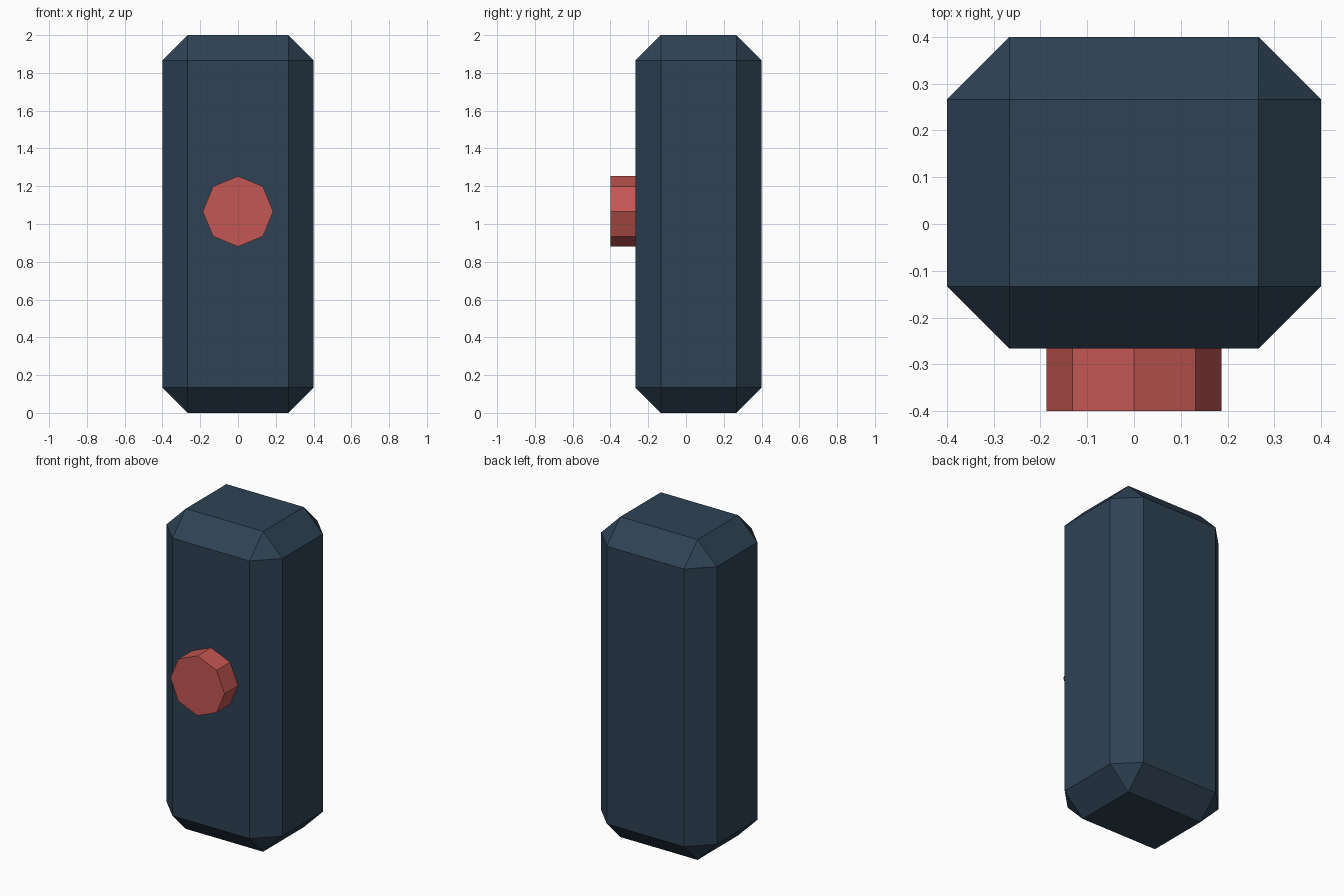
import bpy, bmesh, math
from mathutils import Matrix

if "Cube" in bpy.data.objects:
    bpy.data.objects.remove(bpy.data.objects["Cube"])


def material(name, srgb):
    mat = bpy.data.materials.new(name)
    lin = [((c / 255 + 0.055) / 1.055) ** 2.4 for c in srgb]
    mat.diffuse_color = (*lin, 1)
    mat.use_nodes = True
    mat.node_tree.nodes["Principled BSDF"].inputs["Base Color"].default_value = mat.diffuse_color
    return mat


def make_object(name, bm, mat):
    mesh = bpy.data.meshes.new(name)
    bm.to_mesh(mesh)
    bm.free()
    mesh.materials.append(mat)
    obj = bpy.data.objects.new(name, mesh)
    bpy.context.collection.objects.link(obj)
    return obj


navy = material("dark slate blue", (46, 66, 84))
red = material("soft red", (196, 87, 83))

# Body: tall block with chamfered edges
bm = bmesh.new()
bmesh.ops.create_cube(bm, size=1, matrix=Matrix.Translation((0, 0.0667, 1))
                      @ Matrix.Diagonal((0.8, 0.6667, 2, 1)))
bmesh.ops.bevel(bm, geom=bm.edges[:], offset=0.1333, offset_type='OFFSET',
                segments=1, affect='EDGES')
make_object("body", bm, navy)

# Button: eight-sided disc on the front, one corner pointing up
bm = bmesh.new()
bmesh.ops.create_cone(bm, cap_ends=True, segments=8, radius1=0.1867, radius2=0.1867,
                      depth=0.1333, matrix=Matrix.Translation((0, -0.3333, 1.0667))
                      @ Matrix.Rotation(math.pi / 2, 4, 'X'))
make_object("button", bm, red)
